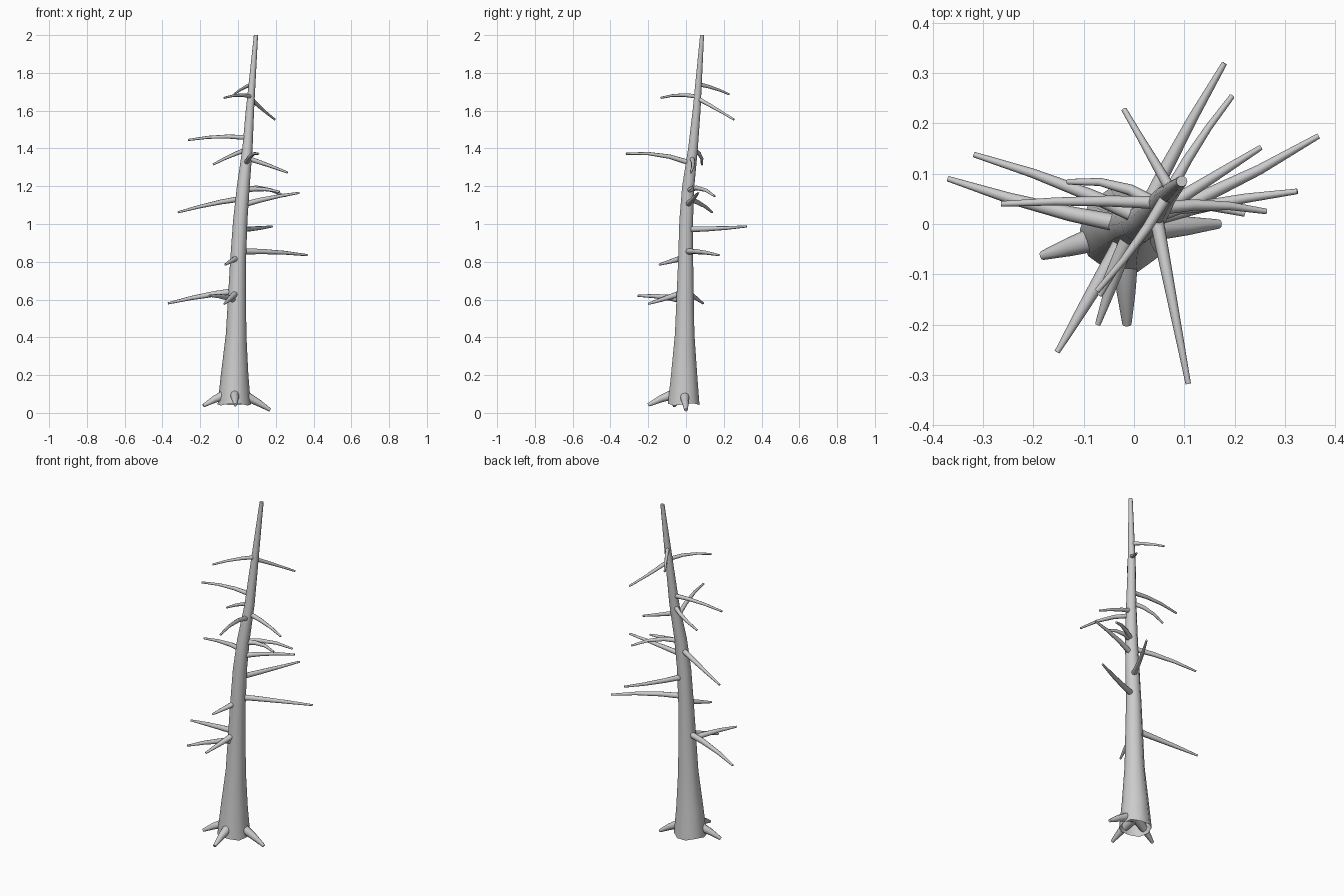
import bpy
import bmesh
import math
from mathutils import Vector

cube = bpy.data.objects.get("Cube")
if cube:
    bpy.data.objects.remove(cube, do_unlink=True)

bark = bpy.data.materials.new("grey_bark")
bark.use_nodes = True
grey = (0.6, 0.6, 0.6, 1)
bark.diffuse_color = grey
bark.node_tree.nodes["Principled BSDF"].inputs["Base Color"].default_value = grey


def tube(name, path, radii, sides, is_trunk=False):
    """Tapered tube along a path; the trunk has level rings and an open, wavy foot."""
    bm = bmesh.new()
    rings = []
    for i, (point, radius) in enumerate(zip(path, radii)):
        if is_trunk:
            across, up = Vector((1, 0, 0)), Vector((0, 1, 0))
        else:
            way = path[min(i + 1, len(path) - 1)] - path[max(i - 1, 0)]
            across = Vector((0, 0, 1)).cross(way).normalized()
            up = way.normalized().cross(across)
        ring = []
        for k in range(sides):
            angle = math.tau * k / sides
            spot = point + (across * math.cos(angle) + up * math.sin(angle)) * radius
            if is_trunk and i == 0:
                spot.z += 0.006 * math.sin(3 * angle)
            ring.append(bm.verts.new(spot))
        rings.append(ring)
    for low, high in zip(rings, rings[1:]):
        for k in range(sides):
            following = (k + 1) % sides
            bm.faces.new((low[k], low[following], high[following], high[k]))
    bm.faces.new(rings[-1])
    if not is_trunk:
        bm.faces.new(rings[0][::-1])
    mesh = bpy.data.meshes.new(name)
    bm.to_mesh(mesh)
    bm.free()
    mesh.materials.append(bark)
    obj = bpy.data.objects.new(name, mesh)
    bpy.context.collection.objects.link(obj)
    bpy.ops.object.select_all(action="DESELECT")
    obj.select_set(True)
    bpy.context.view_layer.objects.active = obj
    bpy.ops.object.shade_smooth_by_angle(angle=math.radians(50))


# Leaning trunk: centre of each ring and its radius
trunk = [
    (Vector((-.02, -.012, .045)), .088),
    (Vector((-.018, -.01, .2)), .073),
    (Vector((-.01, -.007, .42)), .054),
    (Vector((0, -.002, .8)), .042),
    (Vector((.012, .001, 1.02)), .038),
    (Vector((.028, .012, 1.2)), .034),
    (Vector((.05, .037, 1.4)), .027),
    (Vector((.063, .056, 1.6)), .022),
    (Vector((.095, .085, 2)), .011),
]
centres, trunk_radii = zip(*trunk)
tube("trunk", centres, trunk_radii, 10, is_trunk=True)


def trunk_at(height):
    """Centre and radius of the trunk at a height."""
    for (low, wide), (high, narrow) in zip(trunk, trunk[1:]):
        if height <= high.z:
            t = (height - low.z) / (high.z - low.z)
            return low.lerp(high, t), wide + (narrow - wide) * t


def limb(name, height, tip, thickness, tip_radius, arch=0, bend=0):
    """Limb from the trunk's core to its tip, arched upward and bent to its left."""
    start, _ = trunk_at(height)
    run = tip - start
    left = Vector((-run.y, run.x, 0)).normalized()
    offset = left * bend + Vector((0, 0, arch))
    path = [start, start.lerp(tip, 1 / 3) + offset, start.lerp(tip, 2 / 3) + offset, tip]
    radii = (thickness, thickness * .82, thickness * .6, tip_radius)
    tube(name, path, radii, 8)


# Roots spreading from the foot
limb("root_left", .115, Vector((.17, 0, .015)), .031, .009, arch=.006)
limb("root_right", .115, Vector((-.183, -.063, .038)), .031, .009, arch=.006)
limb("root_front", .115, Vector((-.014, -.2, .042)), .031, .009, arch=.006)

# Bare branches: height on the trunk, tip, arch and bend
branches = [
    (.595, (-.153, -.255, .62), .007, 0),
    (.64, (-.072, -.2, .577), 0, 0),
    (.645, (-.37, .09, .58), .006, .007),
    (.825, (-.068, -.142, .785), 0, 0),
    (.855, (.367, .175, .835), .006, -.009),
    (.972, (.18, .32, .987), -.003, .004),
    (1.1, (.325, .065, 1.165), .005, .006),
    (1.135, (-.318, .138, 1.062), .006, -.007),
    (1.178, (.22, .02, 1.17), .01, .018),
    (1.183, (.252, .152, 1.147), .02, 0),
    (1.322, (.108, -.318, 1.372), .018, 0),
    (1.35, (.263, .025, 1.272), .002, .009),
    (1.395, (-.132, .084, 1.315), .006, -.016),
    (1.457, (-.264, .04, 1.445), .01, -.004),
    (1.665, (.195, .254, 1.553), 0, .005),
    (1.675, (-.073, -.133, 1.668), .01, .006),
    (1.74, (-.02, .228, 1.687), .005, 0),
]
for number, (height, tip, arch, bend) in enumerate(branches, start=1):
    thickness = .007 + .24 * trunk_at(height)[1]
    limb(f"branch_{number}", height, Vector(tip), thickness, .0055, arch, bend)
